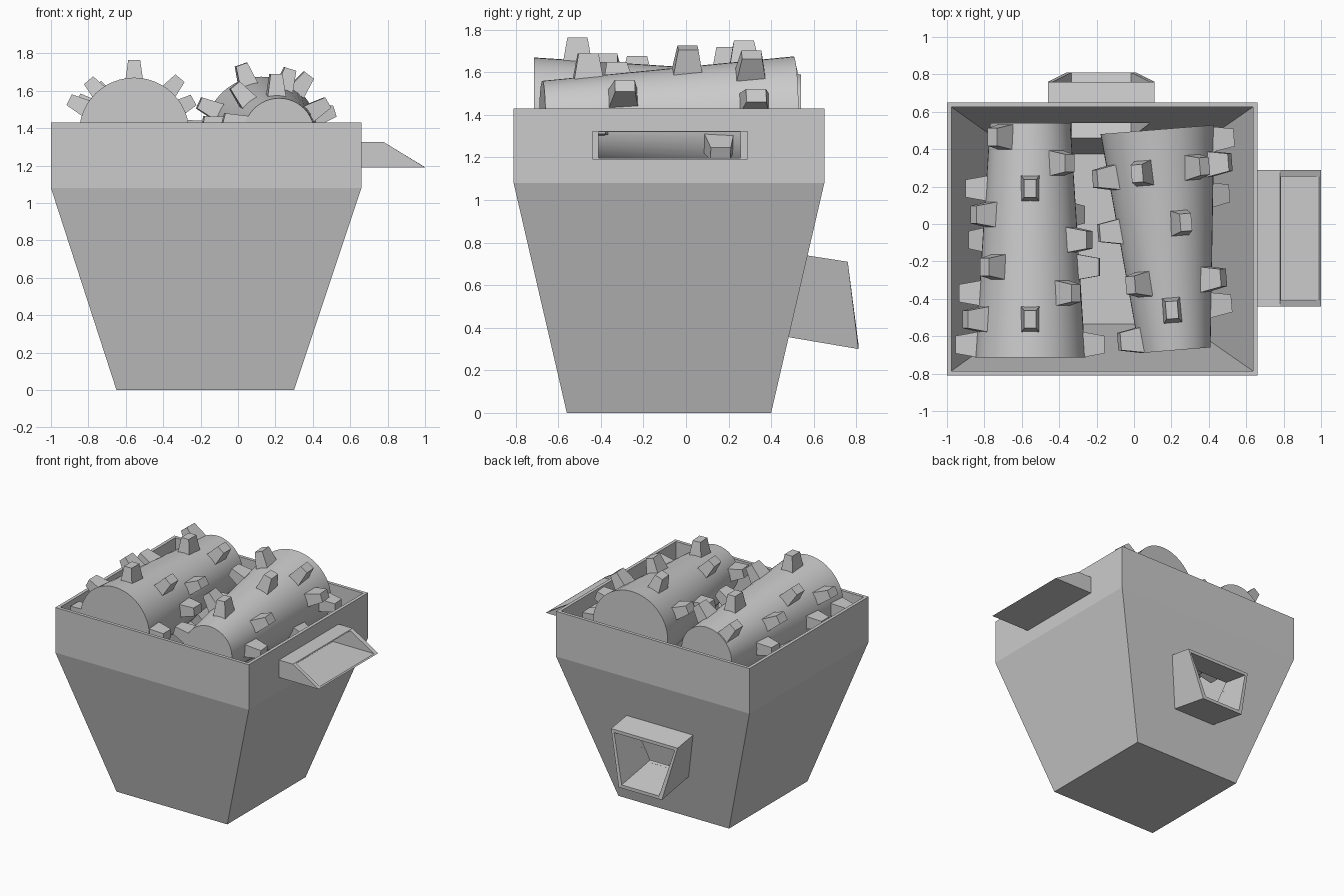
import bpy, bmesh, math
from mathutils import Vector, Matrix

cube = bpy.data.objects.get("Cube")
if cube:
    bpy.data.objects.remove(cube, do_unlink=True)

# Single grey material
grey = bpy.data.materials.new("plain grey")
grey.use_nodes = True
grey.diffuse_color = (0.6, 0.6, 0.6, 1)
grey.node_tree.nodes["Principled BSDF"].inputs["Base Color"].default_value = (0.6, 0.6, 0.6, 1)


def finish(name, bm):
    bmesh.ops.recalc_face_normals(bm, faces=bm.faces[:])
    mesh = bpy.data.meshes.new(name)
    bm.to_mesh(mesh)
    bm.free()
    mesh.materials.append(grey)
    obj = bpy.data.objects.new(name, mesh)
    bpy.context.collection.objects.link(obj)
    return obj


def loft(name, rings, closed=False):
    """Skin a series of four-point rings; cap the ends or join last to first."""
    bm = bmesh.new()
    loops = [[bm.verts.new(p) for p in ring] for ring in rings]
    pairs = list(zip(loops, loops[1:]))
    if closed:
        pairs.append((loops[-1], loops[0]))
    else:
        bm.faces.new(loops[0])
        bm.faces.new(loops[-1])
    for a, b in pairs:
        for i in range(4):
            j = (i + 1) % 4
            bm.faces.new((a[i], a[j], b[j], b[i]))
    return finish(name, bm)


def rect(x0, x1, y0, y1, z):
    return [(x0, y0, z), (x1, y0, z), (x1, y1, z), (x0, y1, z)]


def cut(target, cutter):
    cutter.hide_render = True
    mod = target.modifiers.new("opening", 'BOOLEAN')
    mod.operation = 'DIFFERENCE'
    mod.solver = 'EXACT'
    mod.object = cutter
    bpy.context.view_layer.objects.active = target
    bpy.ops.object.modifier_apply(modifier=mod.name)
    bpy.data.objects.remove(cutter, do_unlink=True)


# Hopper body: tapered bin with an upright collar and a thin wall
T = 0.025
hopper = loft("hopper_body", [
    rect(-0.65, 0.30, -0.56, 0.40, 0),
    rect(-1.0, 0.66, -0.81, 0.65, 1.08),
    rect(-1.0, 0.66, -0.81, 0.65, 1.43),
    rect(-1.0 + T, 0.66 - T, -0.81 + T, 0.65 - T, 1.43),
    rect(-1.0 + T, 0.66 - T, -0.81 + T, 0.65 - T, 1.08),
    rect(-0.65 + T, 0.30 - T, -0.56 + T, 0.40 - T, T),
])


# Side chute: slot with a sloping mouth
def side_ring(x_low, x_high, y0, y1, z0, z1):
    return [(x_low, y0, z0), (x_low, y1, z0), (x_high, y1, z1), (x_high, y0, z1)]


outer, inner = (-0.44, 0.29, 1.19, 1.325), (-0.41, 0.255, 1.197, 1.32)
cut(hopper, loft("side_cutter", [side_ring(0.55, 0.55, *inner), side_ring(0.75, 0.75, *inner)]))
loft("side_chute", [
    side_ring(0.65, 0.65, *outer), side_ring(1.0, 0.78, *outer),
    side_ring(0.99, 0.785, *inner), side_ring(0.65, 0.65, *inner)], closed=True)


# Back chute: trapezoid spout, narrower at the bottom
def back_ring(top, low, inset):
    (yt, zt), (yl, zl) = top, low
    zt, zl = zt - inset, zl + inset
    return [(-0.46 + inset, yt, zt), (0.11 - inset, yt, zt),
            (0.01 - inset, yl, zl), (-0.36 + inset, yl, zl)]


wall_top, wall_low = (0.555, 0.742), (0.47, 0.358)
end_top, end_low = (0.76, 0.71), (0.81, 0.30)
cut(hopper, loft("back_cutter", [
    back_ring((0.40, 0.767), (0.35, 0.379), 0.025),
    back_ring((0.70, 0.719), (0.65, 0.328), 0.025)]))
loft("back_chute", [
    back_ring(wall_top, wall_low, 0), back_ring(end_top, end_low, 0),
    back_ring(end_top, end_low, 0.025), back_ring(wall_top, wall_low, 0.025)], closed=True)


# Crushing rollers: tapered drums studded with blunt teeth
def roller(side, front, back, r_front, r_back, teeth):
    front, back = Vector(front), Vector(back)
    axis = (back - front).normalized()
    up = Vector((0, 0, 1))
    across = axis.cross(up)
    frame = Matrix((up, across, axis)).transposed().to_4x4()
    bm = bmesh.new()
    bmesh.ops.create_cone(bm, cap_ends=True, segments=48, radius1=r_front, radius2=r_back,
                          depth=(back - front).length,
                          matrix=Matrix.Translation((front + back) / 2) @ frame)
    drum = finish(side + "_roller", bm)
    bpy.ops.object.select_all(action='DESELECT')
    drum.select_set(True)
    bpy.context.view_layer.objects.active = drum
    bpy.ops.object.shade_smooth_by_angle(angle=math.radians(35))

    bm = bmesh.new()
    for y, angle in teeth:
        t = (y - front.y) / (back.y - front.y)
        centre = front.lerp(back, t)
        radius = r_front + (r_back - r_front) * t
        a = math.radians(angle)
        out = across * math.cos(a) + up * math.sin(a)
        round_dir = axis.cross(out)
        # Each tooth is a block squeezed towards its tip
        rings = []
        for height, half_len, half_wid in ((-0.02, 0.07, 0.05), (0.108, 0.047, 0.032)):
            mid = centre + out * (radius + height)
            rings.append([bm.verts.new(mid + axis * half_len * i + round_dir * half_wid * j)
                          for i, j in ((-1, -1), (1, -1), (1, 1), (-1, 1))])
        low, tip = rings
        bm.faces.new(low)
        bm.faces.new(tip)
        for i in range(4):
            j = (i + 1) % 4
            bm.faces.new((low[i], low[j], tip[j], tip[i]))
    finish(side + "_roller_teeth", bm)


roller("right", (-0.555, -0.715, 1.375), (-0.555, 0.54, 1.375), 0.295, 0.215, [
    (-0.645, 0), (-0.645, 180), (-0.51, 90), (-0.51, 153), (-0.37, 50), (-0.37, 180),
    (-0.23, 131), (-0.23, 5), (-0.085, 29), (0.05, 149), (0.19, 90), (0.19, 180),
    (0.325, 51), (0.465, 128),
    (-0.51, 270), (-0.37, 300), (-0.23, 240), (-0.085, 210), (0.05, 320), (0.325, 250)])
roller("left", (0.22, -0.675, 1.37), (0.125, 0.505, 1.37), 0.19, 0.305, [
    (0.27, 155), (0.28, 109), (0.29, 53), (0.43, 0), (0.30, 18), (0.135, -24),
    (0.0, 72), (-0.02, 170), (-0.31, 30), (-0.31, 129), (-0.45, -5), (-0.46, 90),
    (-0.605, 165),
    (-0.45, 250), (-0.31, 290), (0.0, 260), (0.28, 235)])
